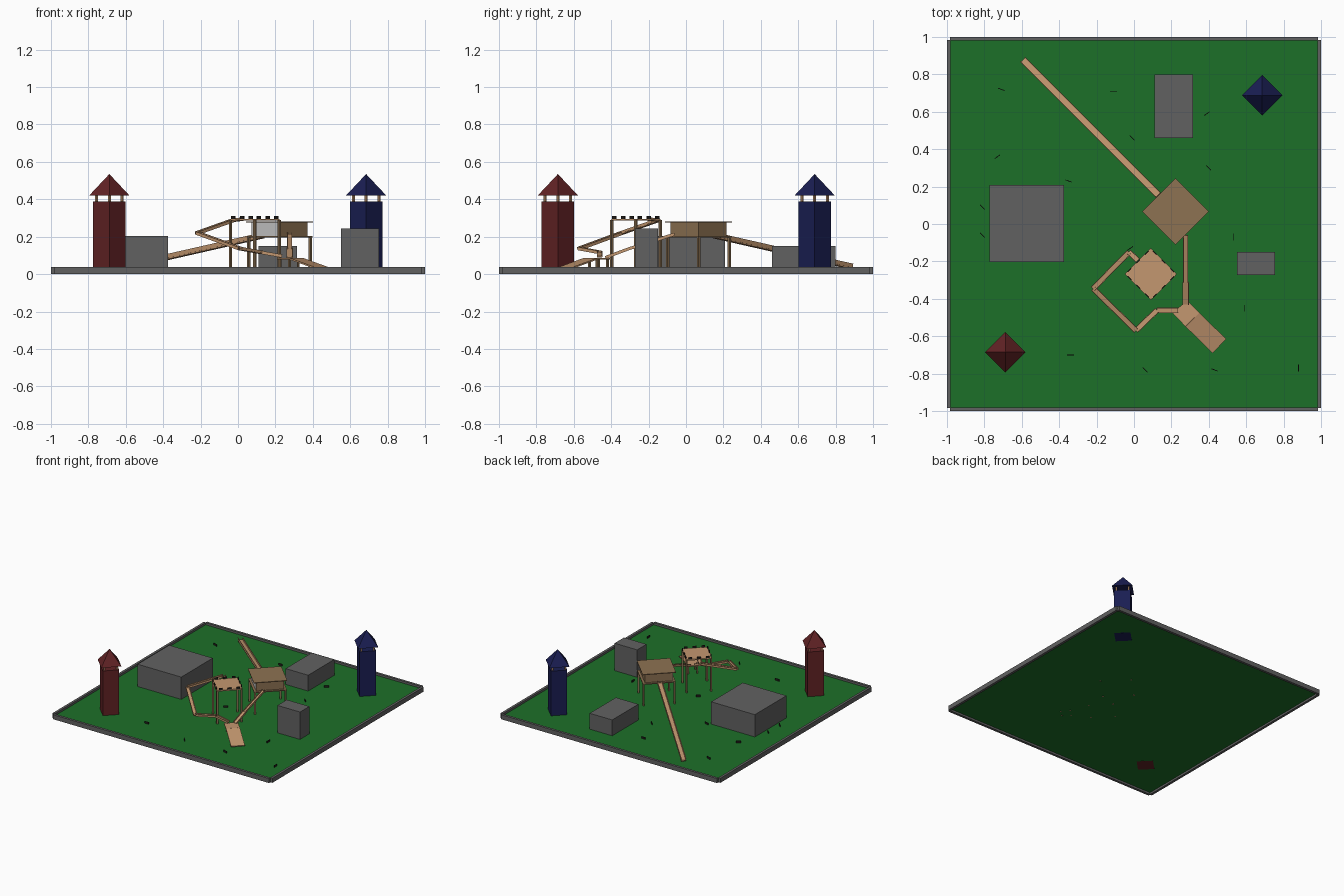
import bpy, bmesh, math, random
from mathutils import Vector, Matrix

if "Cube" in bpy.data.objects:
    bpy.data.objects.remove(bpy.data.objects["Cube"])

random.seed(4)

def mat(name, r, g, b):
    m = bpy.data.materials.new(name)
    m.diffuse_color = (r, g, b, 1)
    m.use_nodes = True
    m.node_tree.nodes["Principled BSDF"].inputs["Base Color"].default_value = m.diffuse_color
    return m

GRASS = mat("grass", 0.012, 0.16, 0.022)
STONE = mat("stone", 0.12, 0.12, 0.12)
WOOD = mat("wood", 0.55, 0.31, 0.16)
DARKWOOD = mat("dark_wood", 0.27, 0.17, 0.085)
RED = mat("red", 0.12, 0.016, 0.018)
BLUE = mat("blue", 0.01, 0.013, 0.085)
BLACK = mat("black", 0.015, 0.012, 0.01)

GZ = 0.02            # ground height
UP = Vector((0, 0, 1))

def make(name, bm, m):
    bmesh.ops.recalc_face_normals(bm, faces=bm.faces)
    me = bpy.data.meshes.new(name)
    bm.to_mesh(me)
    bm.free()
    ob = bpy.data.objects.new(name, me)
    bpy.context.collection.objects.link(ob)
    if m:
        me.materials.append(m)
    return ob

def add_box(bm, c, size, rot=0):
    M = Matrix.Translation(c) @ Matrix.Rotation(math.radians(rot), 4, 'Z') @ Matrix.Diagonal((*size, 1))
    bmesh.ops.create_cube(bm, size=1, matrix=M)

def box(name, x, y, z0, z1, sx, sy, m, rot=0):
    bm = bmesh.new()
    add_box(bm, (x, y, (z0 + z1) / 2), (sx, sy, z1 - z0), rot)
    return make(name, bm, m)

def add_beam(bm, a, b, w, h, side=0, lift=0):
    """box running from a to b, shifted sideways and upwards"""
    a, b = Vector(a), Vector(b)
    d = b - a
    s = d.cross(UP).normalized()
    u = s.cross(d).normalized()
    M = Matrix((s, d.normalized(), u)).transposed().to_4x4()
    M.translation = (a + b) / 2 + s * side + u * lift
    bmesh.ops.create_cube(bm, size=1, matrix=M @ Matrix.Diagonal((w, d.length, h, 1)))

def channel(name, pts, w, rail, m, base=0.008):
    """walkway with a low rail on each side, through a list of points"""
    bm = bmesh.new()
    for a, b in zip(pts, pts[1:]):
        add_beam(bm, a, b, w, base)
        for s in (-1, 1):
            add_beam(bm, a, b, 0.004, rail, s * w / 2, rail / 2)
    return make(name, bm, m)

def posts(name, spots, z0, z1, t, m, rot=45):
    bm = bmesh.new()
    for x, y in spots:
        add_box(bm, (x, y, (z0 + z1) / 2), (t, t, z1 - z0), rot)
    return make(name, bm, m)

def diamond(cx, cy, r):
    return [(cx + r, cy), (cx, cy + r), (cx - r, cy), (cx, cy - r)]

R2 = math.sqrt(2)

# field and border walls
box("field", 0, 0, GZ - 0.004, GZ, 1.97, 1.97, GRASS)
for n, s in (("a", -1), ("b", 1)):
    box("border_x_" + n, s * 0.99, 0, 0, 0.037, 0.02, 1.965, STONE)
    box("border_y_" + n, 0, s * 0.99, 0, 0.037, 1.965, 0.02, STONE)

# block buildings
box("building_large", -0.573, 0.003, GZ, 0.203, 0.397, 0.41, STONE)
box("building_low", 0.213, 0.63, GZ, 0.15, 0.205, 0.34, STONE)
box("building_tall", 0.652, -0.212, GZ, 0.245, 0.205, 0.122, STONE)

# corner towers with posts and pyramid roofs
for n, x, y, m in (("red", -0.688, -0.685, RED), ("blue", 0.685, 0.688, BLUE)):
    box(n + "_tower", x, y, GZ - 0.005, 0.387, 0.087 * R2, 0.087 * R2, m, 45)
    posts(n + "_tower_posts", diamond(x, y, 0.068), 0.387, 0.425, 0.011, WOOD)
    bm = bmesh.new()
    bmesh.ops.create_cone(bm, cap_ends=True, segments=4, radius1=0.108, radius2=0, depth=0.115,
                          matrix=Matrix.Translation((x, y, 0.4775)))
    make(n + "_tower_roof", bm, m)

# raised hut: legs, floor, walls, flat roof
hx, hy = 0.222, 0.067
posts("hut_legs", diamond(hx, hy, 0.165), GZ - 0.006, 0.2, 0.013, DARKWOOD)
box("hut_floor", hx, hy, 0.195, 0.203, 0.175 * R2, 0.175 * R2, DARKWOOD, 45)
for i in range(4):
    a = math.radians(45 + 90 * i)
    r = 0.146 / R2
    box("hut_wall_%d" % i, hx + r * math.cos(a), hy + r * math.sin(a), 0.2, 0.275,
        0.005, 0.148 * R2, None if i == 2 else DARKWOOD, 45 + 90 * i)
box("hut_roof", hx, hy, 0.275, 0.281, 0.178 * R2, 0.178 * R2, DARKWOOD, 45)

# lookout platform with dark battlements
px, py = 0.09, -0.268
posts("lookout_legs", diamond(px, py, 0.13), GZ - 0.006, 0.29, 0.013, DARKWOOD)
bm = bmesh.new()
add_box(bm, (px, py, 0.291), (0.14 * R2, 0.14 * R2, 0.01), 45)
bmesh.ops.bevel(bm, geom=[e for e in bm.edges if abs(e.verts[0].co.z - e.verts[1].co.z) > 0.005],
                offset=0.012, segments=1, affect='EDGES')
make("lookout_deck", bm, WOOD)
bm = bmesh.new()
for i in range(4):
    a = math.radians(45 + 90 * i)
    for t in (-0.066, 0, 0.066):
        add_box(bm, (px + 0.096 * math.cos(a) - t * math.sin(a),
                     py + 0.096 * math.sin(a) + t * math.cos(a), 0.303), (0.006, 0.028, 0.016), 45 + 90 * i)
make("lookout_battlements", bm, BLACK)

# walkways
channel("long_ramp", [(0.13, 0.155, 0.198), (-0.593, 0.878, 0.034)], 0.035, 0.022, WOOD, 0.012)
channel("winding_walkway", [(0.02, -0.195, 0.289), (-0.027, -0.15, 0.283), (-0.218, -0.345, 0.215),
                            (0.01, -0.57, 0.132), (0.122, -0.462, 0.112), (0.235, -0.462, 0.092)],
        0.026, 0.013, WOOD)
channel("hut_ramp", [(0.276, -0.06, 0.21), (0.276, -0.31, 0.13)], 0.022, 0.012, WOOD)
channel("hut_ramp_lower", [(0.276, -0.31, 0.13), (0.276, -0.43, 0.085)], 0.03, 0.012, WOOD)

# wide slide: flat landing then slope to the ground
bm = bmesh.new()
add_beam(bm, (0.245, -0.442, 0.082), (0.312, -0.511, 0.082), 0.105, 0.008)
add_beam(bm, (0.312, -0.511, 0.082), (0.456, -0.652, 0.03), 0.105, 0.008)
make("wide_slide", bm, WOOD)
posts("slide_posts", [(0.225, -0.468), (0.276, -0.42), (0.276, -0.515), (0.322, -0.475)],
      GZ - 0.006, 0.08, 0.011, DARKWOOD)

# low upright planks scattered over the field
spots = [(-0.71, 0.72), (-0.11, 0.71), (-0.01, 0.46), (0.39, 0.59), (-0.73, 0.36), (-0.35, 0.23),
         (0.4, 0.3), (-0.81, 0.09), (-0.81, -0.06), (-0.02, -0.13), (0.59, -0.45), (-0.34, -0.7),
         (0.06, -0.78), (0.43, -0.78), (0.88, -0.77), (0.53, -0.07)]
bm = bmesh.new()
for x, y in spots:
    add_box(bm, (x, y, GZ + 0.008), (0.036, 0.004, 0.016), random.choice((-45, -20, 0, 35, 90)))
make("scattered_planks", bm, BLACK)
